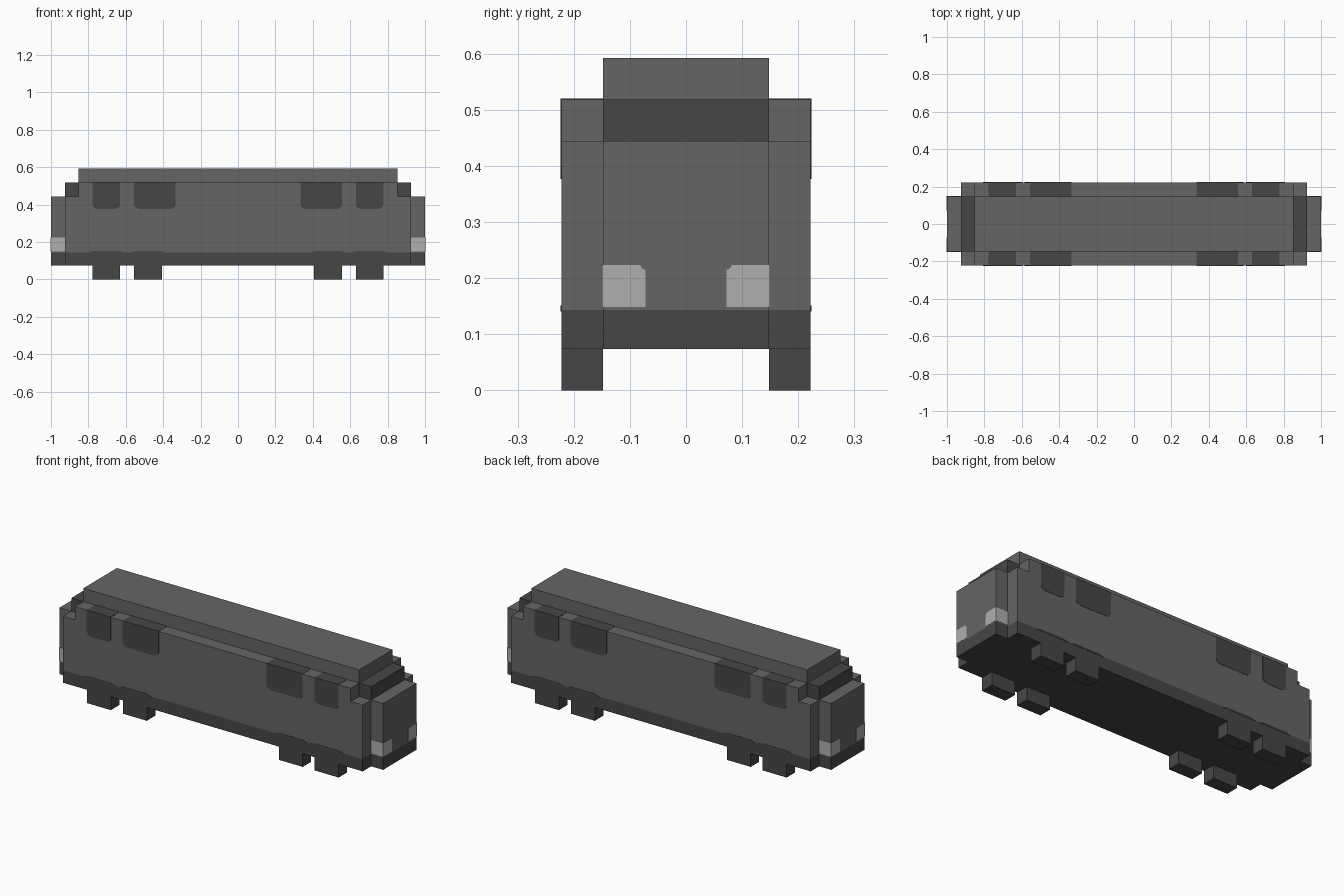
import bpy
import bmesh
from mathutils import Vector

U = 2 / 27      # one block of the model
T = 0.02        # thickness of painted plates, in blocks

cube = bpy.data.objects.get("Cube")
if cube:
    bpy.data.objects.remove(cube, do_unlink=True)


def make_material(name, value):
    mat = bpy.data.materials.new(name)
    mat.use_nodes = True
    colour = (value, value, value, 1)
    mat.diffuse_color = colour
    mat.node_tree.nodes["Principled BSDF"].inputs["Base Color"].default_value = colour
    return mat


body_grey = make_material("body grey", 0.13)
dark_grey = make_material("dark grey", 0.062)
lamp_grey = make_material("lamp light grey", 0.43)

# How an outline (a, b) pushed along c maps to space
FRAMES = {
    "x": lambda a, b, c: Vector((c, a, b)),
    "y": lambda a, b, c: Vector((a, c, b)),
    "z": lambda a, b, c: Vector((a, b, c)),
}


def prism(name, outline, lo, hi, mat, axis="z", open_low=False, open_high=False):
    """Push a flat outline along an axis; hidden ends can be left open."""
    place = FRAMES[axis]
    bm = bmesh.new()
    low = [bm.verts.new(place(a, b, lo) * U) for a, b in outline]
    high = [bm.verts.new(place(a, b, hi) * U) for a, b in outline]
    caps = [bm.faces.new(low), bm.faces.new(high)]
    for i in range(len(outline)):
        j = (i + 1) % len(outline)
        bm.faces.new((low[i], low[j], high[j], high[i]))
    bmesh.ops.recalc_face_normals(bm, faces=bm.faces)
    hidden = [f for f, gone in zip(caps, (open_low, open_high)) if gone]
    if hidden:
        bmesh.ops.delete(bm, geom=hidden, context="FACES_ONLY")
    mesh = bpy.data.meshes.new(name)
    bm.to_mesh(mesh)
    bm.free()
    mesh.materials.append(mat)
    obj = bpy.data.objects.new(name, mesh)
    bpy.context.collection.objects.link(obj)
    return obj


def rect(a0, a1, b0, b1):
    return [(a0, b0), (a1, b0), (a1, b1), (a0, b1)]


def stepped_plan(long, short, wide, narrow):
    """Plan of a wide body with a narrower nose at both ends."""
    quarter = [(long, narrow), (short, narrow), (short, wide)]
    half = quarter + [(-x, y) for x, y in reversed(quarter)]
    return half + [(-x, -y) for x, y in half]


# Main shell, tier by tier
lower_plan = stepped_plan(13.5, 12.5, 3, 2)
prism("skirt", lower_plan, 1, 1.93, dark_grey, open_high=True)
prism("lower_body", lower_plan, 1.93, 6, body_grey, open_low=True)
prism("upper_body", rect(-11.5, 11.5, -3, 3), 6, 7, body_grey, open_low=True)
prism("roof", rect(-11.5, 11.5, -2, 2), 7, 8, body_grey, open_low=True)

for sx, end in ((1, "left"), (-1, "right")):
    # Dark windscreen block above each nose
    prism(f"{end}_windscreen", rect(sx * 11.5, sx * 12.5, -2, 2), 6, 7,
          dark_grey, open_low=True)

    for sy, side in ((-1, "front"), (1, "back")):
        tag = f"{end}_{side}"

        # Wheels, with the skirt edge rising slightly above each
        for x0, x1, which in ((5.5, 7.5, "inner"), (8.5, 10.5, "outer")):
            prism(f"{tag}_{which}_wheel",
                  rect(sx * x0, sx * x1, sy * 2, sy * 3), 0, 1,
                  dark_grey, open_high=True)
            arch = [(x0 - 0.4, 1.9), (x1 + 0.4, 1.9), (x1, 2.04), (x0, 2.04)]
            prism(f"{tag}_{which}_wheel_arch", [(sx * x, z) for x, z in arch],
                  sy * 3, sy * (3 + T), dark_grey, "y", open_low=True)

        # Windows with rounded lower corners, wrapping onto the ledge
        for x0, x1, which in ((4.5, 7.5, "inner"), (8.5, 10.5, "outer")):
            pane = [(x0, 7 + T), (x0, 5.4), (x0 + 0.1, 5.18), (x0 + 0.35, 5.08),
                    (x1 - 0.35, 5.08), (x1 - 0.1, 5.18), (x1, 5.4), (x1, 7 + T)]
            prism(f"{tag}_{which}_window", [(sx * x, z) for x, z in pane],
                  sy * 3, sy * (3 + T), dark_grey, "y", open_low=True)
            prism(f"{tag}_{which}_window_top",
                  rect(sx * x0, sx * x1, sy * 2, sy * 3), 7, 7 + T,
                  dark_grey, open_low=True)

        # Headlamp wrapping round the corner of the nose
        lamp = [(2 + T, 2), (2 + T, 3.02), (1.1, 3.02), (1.06, 2.93),
                (0.98, 2.9), (0.98, 2)]
        prism(f"{tag}_headlamp", [(sy * y, z) for y, z in lamp],
              sx * 13.5, sx * (13.5 + T), lamp_grey, "x", open_low=True)
        prism(f"{tag}_headlamp_side", rect(sx * 12.5, sx * 13.5, 2, 3.02),
              sy * 2, sy * (2 + T), lamp_grey, "y", open_low=True)
